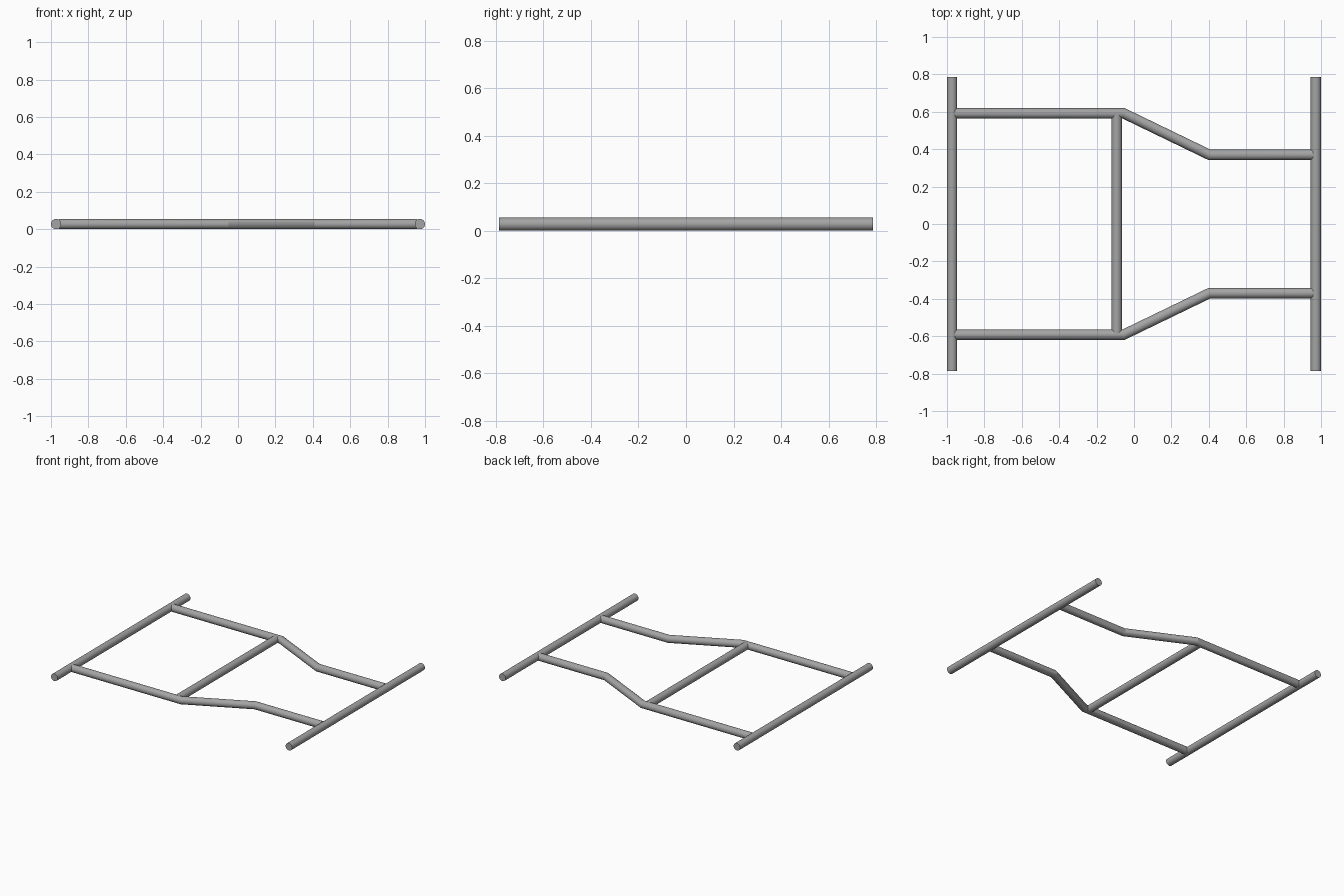
import bpy, bmesh, math
from mathutils import Vector

if "Cube" in bpy.data.objects:
    bpy.data.objects.remove(bpy.data.objects["Cube"])

R = 0.0275      # tube radius
SIDES = 32

steel = bpy.data.materials.new("grey_steel")
steel.diffuse_color = (0.37, 0.37, 0.37, 1)
steel.use_nodes = True
steel.node_tree.nodes["Principled BSDF"].inputs["Base Color"].default_value = steel.diffuse_color


def tube(name, path):
    """Capped round tube along a flat path, with mitred bends."""
    pts = [Vector((x, y, R)) for x, y in path]
    bm = bmesh.new()
    rings = []
    for i, p in enumerate(pts):
        before = (p - pts[i - 1]).normalized() if i else None
        after = (pts[i + 1] - p).normalized() if i < len(pts) - 1 else None
        before, after = before or after, after or before
        mid = (before + after).normalized()
        side = Vector((-mid.y, mid.x, 0)) / mid.dot(before)
        ring = []
        for k in range(SIDES):
            a = 2 * math.pi * k / SIDES
            ring.append(bm.verts.new(p + side * R * math.cos(a)
                                     + Vector((0, 0, R * math.sin(a)))))
        rings.append(ring)
    for a, b in zip(rings, rings[1:]):
        for k in range(SIDES):
            n = (k + 1) % SIDES
            bm.faces.new((a[k], a[n], b[n], b[k]))
    bm.faces.new(rings[0])
    bm.faces.new(rings[-1])
    bmesh.ops.recalc_face_normals(bm, faces=bm.faces)
    mesh = bpy.data.meshes.new(name)
    bm.to_mesh(mesh)
    bm.free()
    mesh.materials.append(steel)
    obj = bpy.data.objects.new(name, mesh)
    bpy.context.collection.objects.link(obj)
    bpy.ops.object.select_all(action='DESELECT')
    obj.select_set(True)
    bpy.context.view_layer.objects.active = obj
    bpy.ops.object.shade_smooth_by_angle(angle=math.radians(20))


# End bars across the frame
for name, x in (("left_end_bar", -0.9725), ("right_end_bar", 0.9725)):
    tube(name, [(x, -0.786), (x, 0.786)])

# Bent side rails, mirrored front to back
for name, s in (("front_rail", -1), ("back_rail", 1)):
    tube(name, [(-0.957, 0.592 * s), (-0.056, 0.592 * s),
                (0.403, 0.37 * s), (0.957, 0.37 * s)])

# Middle cross bar
tube("cross_bar", [(-0.092, -0.59), (-0.092, 0.59)])
